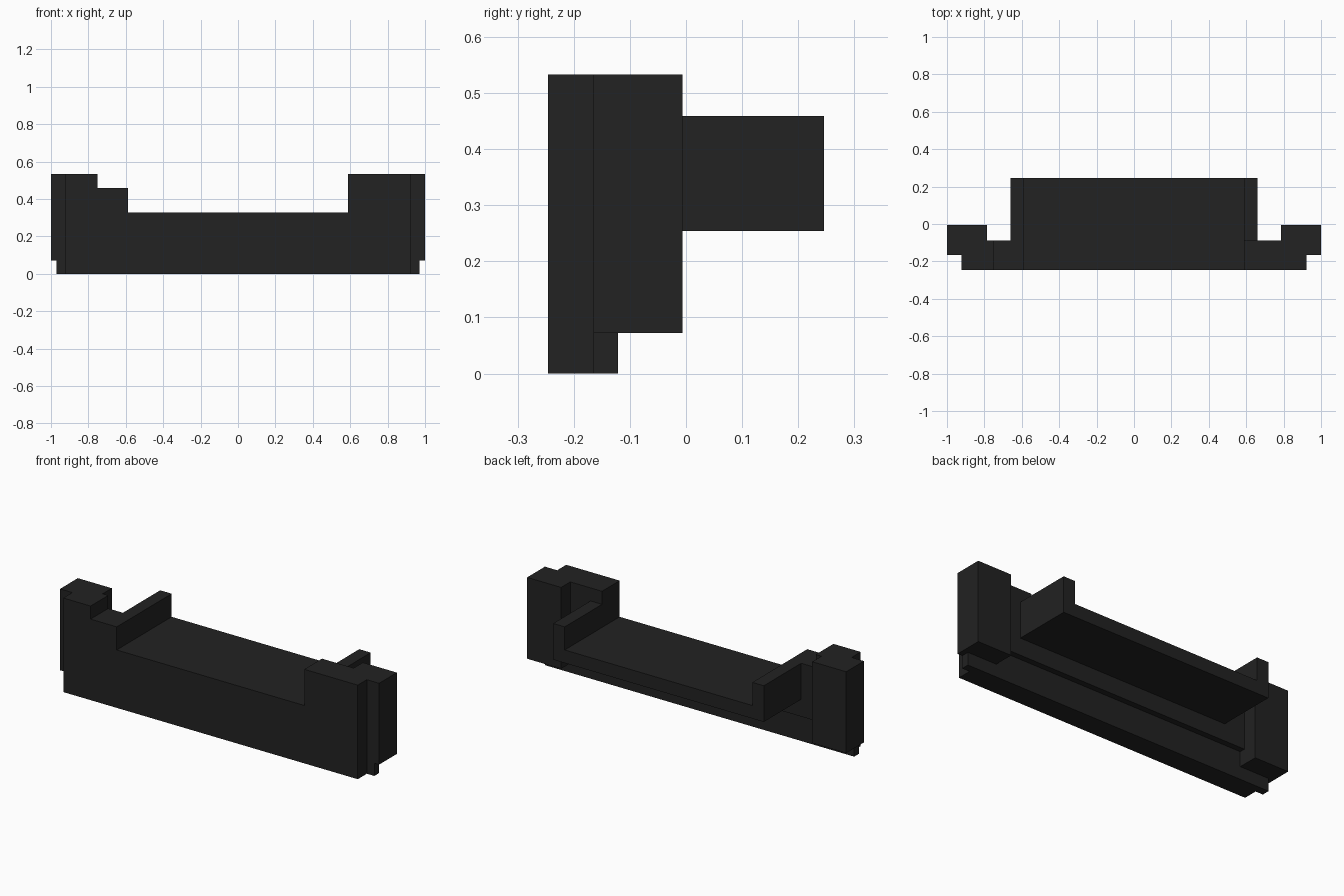
import bpy, bmesh

if "Cube" in bpy.data.objects:
    bpy.data.objects.remove(bpy.data.objects["Cube"])

black = bpy.data.materials.new("matte black")
black.diffuse_color = (0.016, 0.016, 0.016, 1)
black.use_nodes = True
black.node_tree.nodes["Principled BSDF"].inputs["Base Color"].default_value = black.diffuse_color


def extrude_profile(name, points, y0, y1):
    """Solid made from an x-z outline, running from y0 back to y1."""
    bm = bmesh.new()
    face = bm.faces.new([bm.verts.new((x, y0, z)) for x, z in points])
    result = bmesh.ops.extrude_face_region(bm, geom=[face])
    moved = [v for v in result["geom"] if isinstance(v, bmesh.types.BMVert)]
    bmesh.ops.translate(bm, verts=moved, vec=(0, y1 - y0, 0))
    bmesh.ops.recalc_face_normals(bm, faces=bm.faces)
    mesh = bpy.data.meshes.new(name)
    bm.to_mesh(mesh)
    bm.free()
    mesh.materials.append(black)
    obj = bpy.data.objects.new(name, mesh)
    bpy.context.collection.objects.link(obj)
    return obj


def box(name, x0, x1, y0, y1, z0, z1):
    return extrude_profile(name, [(x0, z0), (x1, z0), (x1, z1), (x0, z1)], y0, y1)


TOP, STEP, FLOOR = 0.533, 0.459, 0.328


def plate_outline(bottom):
    """Stepped top edge: tall left end, low step, long dip, tall right end."""
    return [(-0.923, bottom), (0.923, bottom), (0.923, TOP), (0.588, TOP),
            (0.588, FLOOR), (-0.588, FLOOR), (-0.588, STEP),
            (-0.752, STEP), (-0.752, TOP), (-0.923, TOP)]


# Front plate, with a thicker upper part behind it
extrude_profile("front_plate", plate_outline(0), -0.246, -0.121)
extrude_profile("plate_backing", plate_outline(0.157), -0.121, -0.088)

# Tray with raised sides behind the plate
extrude_profile("tray", [(-0.66, 0.254), (0.66, 0.254), (0.66, STEP), (0.588, STEP),
                         (0.588, FLOOR), (-0.588, FLOOR), (-0.588, STEP),
                         (-0.66, STEP)], -0.088, 0.246)

# End blocks and the small lips under them
for side, s in (("left", -1), ("right", 1)):
    box(side + "_end_block", s * 0.787, s * 1.0, -0.165, -0.006, 0.072, TOP)
    box(side + "_bottom_lip", s * 0.923, s * 0.97, -0.165, -0.121, 0, 0.072)
